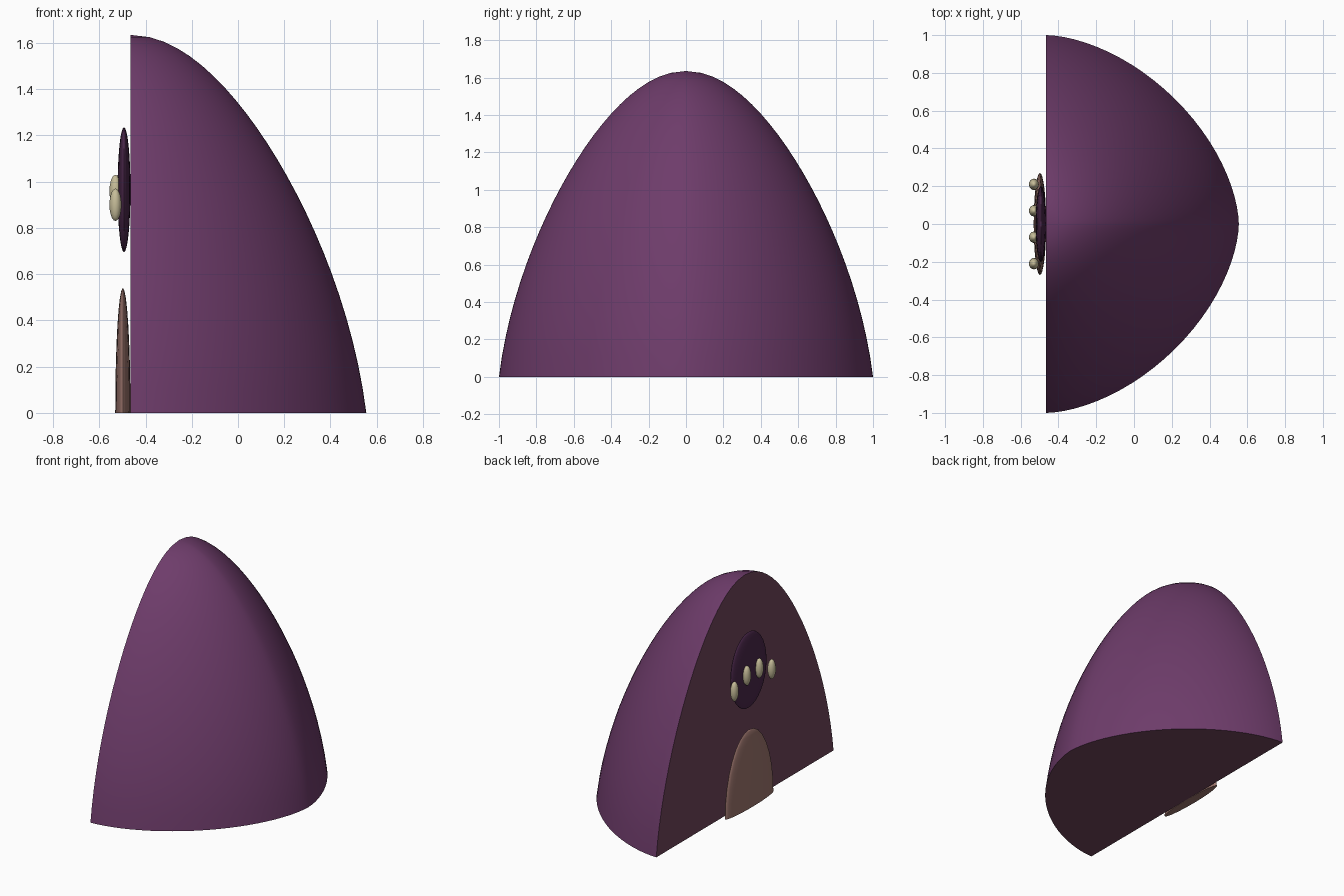
import bpy, bmesh, math

cube = bpy.data.objects.get("Cube")
if cube:
    bpy.data.objects.remove(cube, do_unlink=True)


def material(name, color):
    m = bpy.data.materials.new(name)
    m.use_nodes = True
    rgba = (*color, 1)
    m.diffuse_color = rgba
    m.node_tree.nodes["Principled BSDF"].inputs["Base Color"].default_value = rgba
    return m


purple = material("plum_shell", (0.155, 0.045, 0.145))
mauve = material("mauve_cut_face", (0.16, 0.06, 0.105))
dark = material("dark_plum", (0.068, 0.02, 0.068))
tan = material("dusty_pink", (0.34, 0.18, 0.155))
cream = material("cream", (0.57, 0.51, 0.32))

FLAT_X, DEPTH, HEIGHT = -0.465, 1.02, 1.635


def finish(bm, name, mats, angle=40):
    bmesh.ops.recalc_face_normals(bm, faces=bm.faces)
    mesh = bpy.data.meshes.new(name)
    bm.to_mesh(mesh)
    bm.free()
    for m in mats:
        mesh.materials.append(m)
    obj = bpy.data.objects.new(name, mesh)
    bpy.context.collection.objects.link(obj)
    bpy.ops.object.select_all(action="DESELECT")
    obj.select_set(True)
    bpy.context.view_layer.objects.active = obj
    bpy.ops.object.shade_smooth_by_angle(angle=math.radians(angle))
    return obj


def power(v, e):
    return math.copysign(abs(v) ** e, v)


# Half dome: rounded-triangular half rings stacked along a bullet profile
def half_dome(rings=24, segs=48, squareness=1.7):
    bm = bmesh.new()
    e = 2 / squareness
    tip = bm.verts.new((FLAT_X, 0, HEIGHT))
    rows = []
    for i in range(1, rings + 1):
        t = (i / rings) ** 1.6
        r = math.sqrt(t + (0.1 + 0.5 * t) * t * (1 - t))
        row = []
        for j in range(segs + 1):
            a = math.pi * (j / segs - 0.5)
            c = max(math.cos(a), 0)
            if j in (0, segs):
                c = 0
            row.append(bm.verts.new((FLAT_X + DEPTH * r * power(c, e),
                                     r * power(math.sin(a), e),
                                     HEIGHT * (1 - t))))
        rows.append(row)
    for j in range(segs):
        bm.faces.new((tip, rows[0][j], rows[0][j + 1]))
        for up, low in zip(rows, rows[1:]):
            bm.faces.new((up[j], low[j], low[j + 1], up[j + 1]))
    # Cut faces: flat side and underside
    side = [tip] + [r[0] for r in rows] + [r[-1] for r in reversed(rows)]
    for loop in (side, rows[-1]):
        bm.faces.new(loop).material_index = 1
    return finish(bm, "half_dome", [purple, mauve])


# Flattened ellipsoids, optionally cut off at the ground
def ellipsoid(name, center, radii, mat, segs=32, cut=False):
    bm = bmesh.new()
    bmesh.ops.create_uvsphere(bm, u_segments=segs, v_segments=segs // 2, radius=1)
    for v in bm.verts:
        v.co = [c + r * k for c, r, k in zip(center, radii, v.co)]
    if cut:
        geom = bm.verts[:] + bm.edges[:] + bm.faces[:]
        bmesh.ops.bisect_plane(bm, geom=geom, dist=1e-5, plane_co=(0, 0, 0),
                               plane_no=(0, 0, 1), clear_inner=True)
        bmesh.ops.holes_fill(bm, edges=[x for x in bm.edges if x.is_boundary], sides=0)
    return finish(bm, name, [mat], 60)


half_dome()
ellipsoid("door", (-0.498, 0, 0), (0.033, 0.27, 0.54), tan, cut=True)
ellipsoid("round_window", (-0.493, 0, 0.965), (0.028, 0.2, 0.27), dark)

# Row of four beads in a shallow arch across the window
for side, label in ((-1, "right"), (1, "left")):
    for y, z, place in ((0.07, 0.96, "inner"), (0.21, 0.9, "outer")):
        ellipsoid(f"{place}_bead_{label}", (-0.53, side * y, z),
                  (0.026, 0.03, 0.07), cream, 20)
